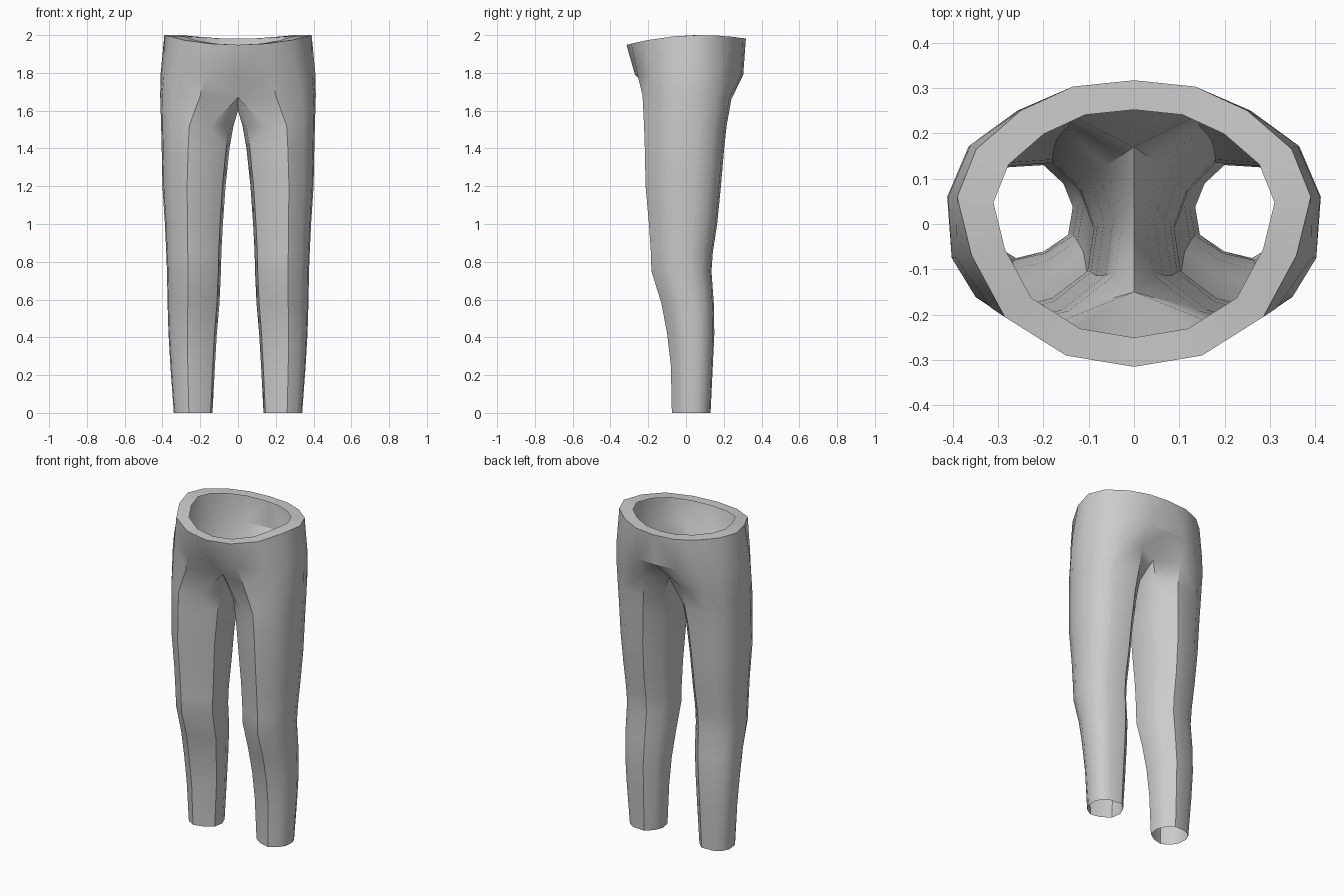
import bpy
import bmesh
import math

cube = bpy.data.objects.get("Cube")
if cube:
    bpy.data.objects.remove(cube)

# Cloth colour
cloth = bpy.data.materials.new("grey cloth")
cloth.use_nodes = True
cloth.diffuse_color = (0.6, 0.6, 0.6, 1)
cloth.node_tree.nodes["Principled BSDF"].inputs["Base Color"].default_value = (0.6, 0.6, 0.6, 1)

# Unit leg section: front inner, round the outside to back inner, then two inner-thigh points
SECTION = [(-.37, -.86), (.22, -1), (.7, -.72), (.96, -.3), (1, .3), (.82, .68),
           (.42, .95), (-.37, 1), (-.8, .6), (-1, .1), (-.9, -.5)]

# Leg levels: height, inner x, outer x, front y, back y
LEVELS = [(0, .135, .34, -.075, .13), (.25, .122, .358, -.08, .142),
          (.42, .112, .368, -.1, .15), (.58, .098, .373, -.13, .147),
          (.75, .09, .376, -.183, .135), (.85, .088, .38, -.186, .142),
          (1.0, .08, .387, -.196, .165), (1.2, .066, .4, -.214, .185),
          (1.4, .045, .404, -.218, .202), (1.52, .024, .407, -.222, .215)]

# Crotch, hip and waist rings for one half, ordered like the section
CROTCH = [(0, -.15, 1.67), (.2, -.23, 1.68), (.335, -.165, 1.68), (.402, -.075, 1.68),
          (.412, .06, 1.68), (.365, .17, 1.68), (.27, .23, 1.67), (.14, .24, 1.66),
          (0, .17, 1.66), (0, .07, 1.61), (0, -.05, 1.6)]
HIP = [(0, -.27), (.175, -.257), (.315, -.185), (.392, -.075), (.41, .06),
       (.36, .175), (.257, .25), (.137, .293), (0, .303)]
WAIST = [(0, -.315), (.15, -.29), (.285, -.205), (.358, -.07), (.39, .06),
         (.348, .165), (.25, .25), (.135, .303), (0, .317)]


def leg_ring(z, inner, outer, front, back):
    cx, hx = (inner + outer) / 2, (outer - inner) / 2
    cy, hy = (front + back) / 2, (back - front) / 2
    return [(cx + u * hx, cy + v * hy, z) for u, v in SECTION]


def waist_height(y):
    return 2 - .33 * (y - .08) ** 2


def bridge(bm, low, high, closed):
    count = len(high)
    for i in range(count if closed else count - 1):
        j = (i + 1) % count
        bm.faces.new((low[i], low[j], high[j], high[i]))


bm = bmesh.new()


def add_ring(points):
    return [bm.verts.new(p) for p in points]


# Leg, up to the crotch
previous = add_ring(leg_ring(*LEVELS[0]))
for points in [leg_ring(*level) for level in LEVELS[1:]] + [CROTCH]:
    ring = add_ring(points)
    bridge(bm, previous, ring, True)
    previous = ring

# Hips, waist and the inward rim
rim = [(x, y, waist_height(y)) for x, y in WAIST]
hip = [(x, y, 1.79) for x, y in HIP]
inner_rim = [(x * .795, y * .795, z) for x, y, z in rim]
for points in (hip, rim, inner_rim):
    ring = add_ring(points)
    bridge(bm, previous, ring, False)
    previous = ring

mesh = bpy.data.meshes.new("trousers")
bm.to_mesh(mesh)
bm.free()
mesh.materials.append(cloth)
trousers = bpy.data.objects.new("trousers", mesh)
bpy.context.collection.objects.link(trousers)

# Other half, joined at the centre seam
mirror = trousers.modifiers.new("other half", "MIRROR")
mirror.use_axis = (True, False, False)
mirror.use_mirror_merge = True
mirror.merge_threshold = .001

bpy.ops.object.select_all(action="DESELECT")
trousers.select_set(True)
bpy.context.view_layer.objects.active = trousers
bpy.ops.object.modifier_apply(modifier=mirror.name)
bpy.ops.object.shade_smooth_by_angle(angle=math.radians(35))
